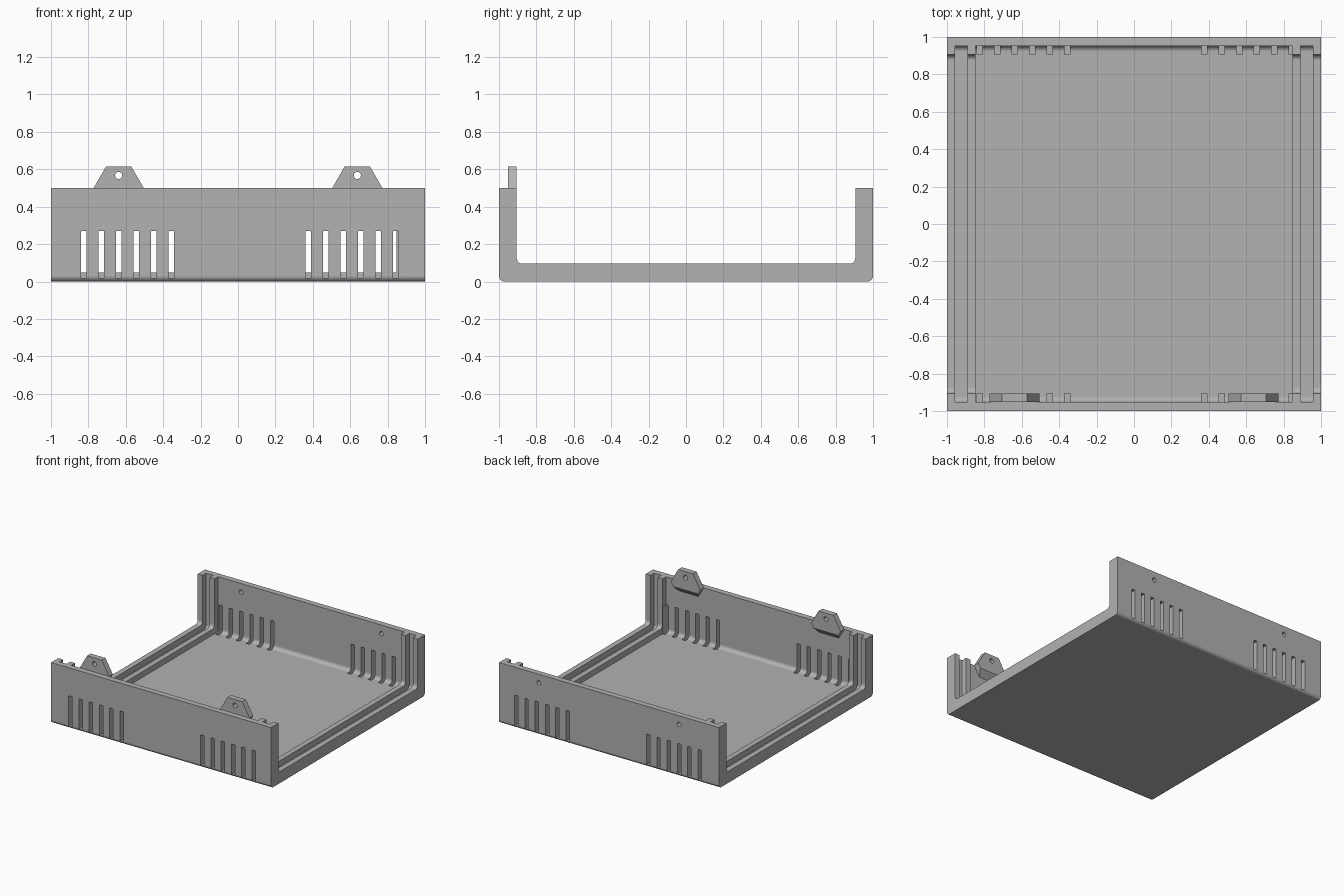
import bpy, bmesh
from math import sin, cos, pi
from mathutils import Vector

cube = bpy.data.objects.get("Cube")
if cube:
    bpy.data.objects.remove(cube, do_unlink=True)

RIB, WALL, TOP, FILLET = 0.905, 0.952, 0.5, 0.03

grey = bpy.data.materials.new("plain_grey")
grey.use_nodes = True
colour = (0.445, 0.445, 0.445, 1)
grey.diffuse_color = colour
grey.node_tree.nodes["Principled BSDF"].inputs["Base Color"].default_value = colour


def prism(name, points, axis, start, end):
    """Extrude a closed outline along x (points are y, z) or y (points are x, z)."""
    bm = bmesh.new()
    def place(p):
        return (start, p[0], p[1]) if axis == "x" else (p[0], start, p[1])
    face = bm.faces.new([bm.verts.new(place(p)) for p in points])
    moved = bmesh.ops.extrude_face_region(bm, geom=[face])["geom"]
    step = Vector((end - start, 0, 0)) if axis == "x" else Vector((0, end - start, 0))
    bmesh.ops.translate(bm, vec=step, verts=[v for v in moved if isinstance(v, bmesh.types.BMVert)])
    bmesh.ops.recalc_face_normals(bm, faces=bm.faces)
    mesh = bpy.data.meshes.new(name)
    bm.to_mesh(mesh)
    bm.free()
    mesh.materials.append(grey)
    obj = bpy.data.objects.new(name, mesh)
    bpy.context.collection.objects.link(obj)
    return obj


def trough(half, floor, top):
    """Outline with two rounded lower corners."""
    arc = [i * pi / 16 for i in range(9)]
    right = [(half - FILLET + FILLET * sin(a), floor + FILLET - FILLET * cos(a)) for a in arc]
    left = [(-y, z) for y, z in reversed(right)]
    return right + [(half, top), (-half, top)] + left


def circle(x, z, radius, sides):
    return [(x + radius * cos(2 * pi * i / sides), z + radius * sin(2 * pi * i / sides))
            for i in range(sides)]


def carve(obj, cutters):
    """Subtract the cutters, then shade the result."""
    for cutter in cutters:
        cutter.hide_render = True
        mod = obj.modifiers.new("cut", "BOOLEAN")
        mod.operation, mod.solver, mod.object = "DIFFERENCE", "EXACT", cutter
    bpy.context.view_layer.update()
    graph = bpy.context.evaluated_depsgraph_get()
    mesh = bpy.data.meshes.new_from_object(obj.evaluated_get(graph))
    obj.modifiers.clear()
    obj.data = mesh
    for cutter in cutters:
        bpy.data.objects.remove(cutter, do_unlink=True)
    bpy.ops.object.select_all(action="DESELECT")
    obj.select_set(True)
    bpy.context.view_layer.objects.active = obj
    bpy.ops.object.shade_smooth_by_angle(angle=pi / 6)
    obj.modifiers.new("even_shading", "WEIGHTED_NORMAL").keep_sharp = True


# Tray body: a thick U, hollowed between the end ribs
body = prism("tray_body", trough(1, 0, TOP), "x", -1, 1)
cutters = [prism("hollow", trough(RIB, 0.095, 0.7), "x", -1.1, 1.1)]
for start, end in ((-0.848, 0.848), (-0.956, -0.891), (0.891, 0.956)):
    cutters.append(prism("recess", trough(WALL, 0.048, 0.75), "x", start, end))

# Ventilation slots in the front and back walls
for first in (-0.84, 0.36):
    for i in range(6):
        x = first + i * 0.0935
        outline = [(x, 0.02), (x + 0.031, 0.02), (x + 0.031, 0.27), (x, 0.27)]
        for side in (-1, 1):
            cutters.append(prism("slot", outline, "y", side * 0.906, side * 1.1))

# Screw holes in the back wall
for x in (-0.638, 0.638):
    cutters.append(prism("screw_hole", circle(x, 0.43, 0.018, 24), "y", 0.85, 1.1))
carve(body, cutters)

# Screw tabs inside the front wall: hexagons with a sloping underside
for x, name in ((-0.638, "right_tab"), (0.638, "left_tab")):
    tab = prism(name, circle(x, TOP, 0.134, 6), "y", -WALL, -RIB)
    bm = bmesh.new()
    bm.from_mesh(tab.data)
    bmesh.ops.bisect_plane(bm, geom=bm.verts[:] + bm.edges[:] + bm.faces[:],
                           plane_co=(0, -0.875, 0.493), plane_no=(0, -1, 1), clear_inner=True)
    bmesh.ops.holes_fill(bm, edges=[e for e in bm.edges if e.is_boundary])
    bmesh.ops.recalc_face_normals(bm, faces=bm.faces)
    bm.to_mesh(tab.data)
    bm.free()
    carve(tab, [prism("tab_hole", circle(x, 0.567, 0.019, 24), "y", -1.1, -0.8)])
